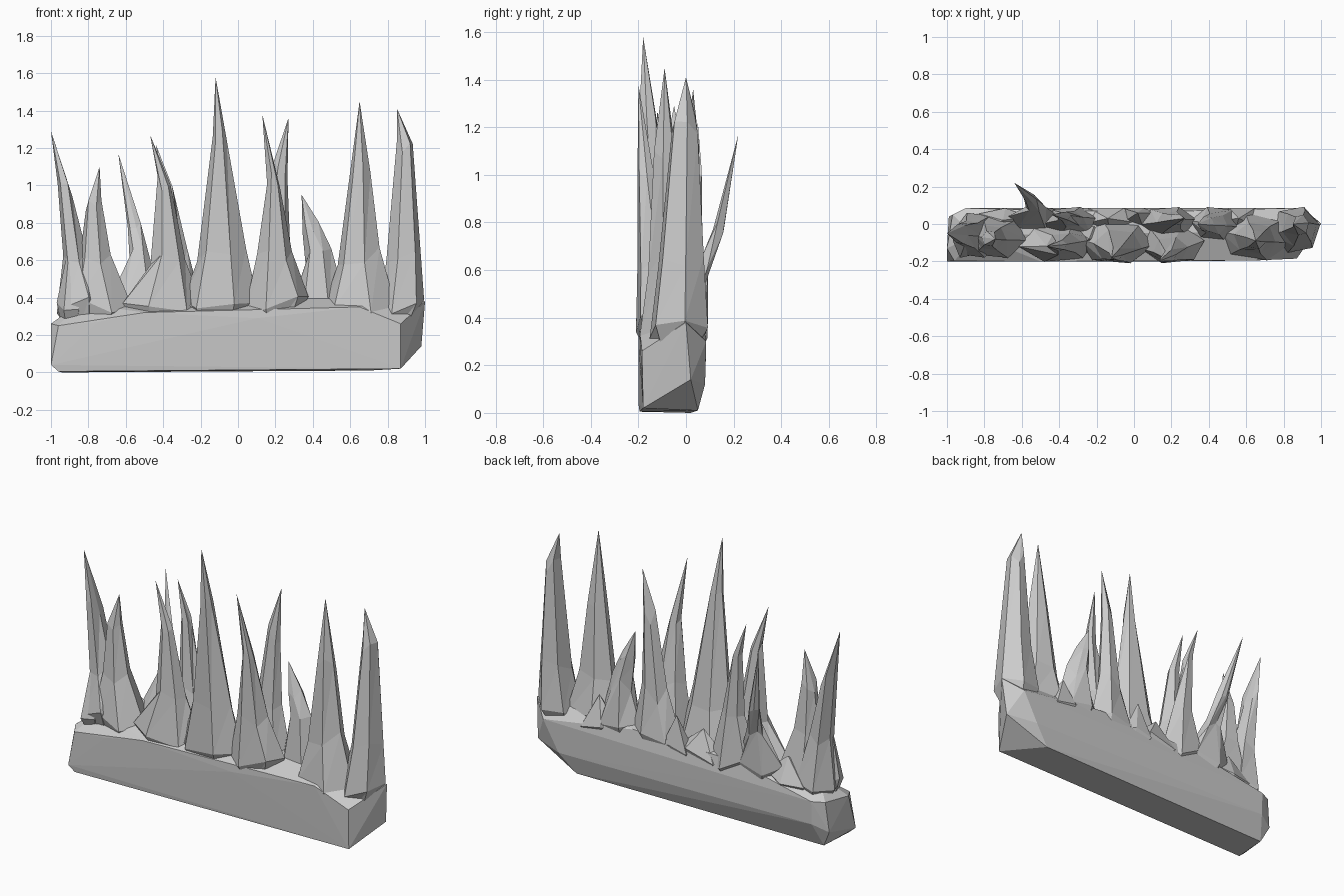
import bpy, bmesh, math, random
from mathutils import Vector

if "Cube" in bpy.data.objects:
    bpy.data.objects.remove(bpy.data.objects["Cube"])

random.seed(4)


def make_object(name, bm):
    bmesh.ops.recalc_face_normals(bm, faces=bm.faces)
    mesh = bpy.data.meshes.new(name)
    bm.to_mesh(mesh)
    bm.free()
    obj = bpy.data.objects.new(name, mesh)
    bpy.context.collection.objects.link(obj)
    return obj


def hull(name, points):
    bm = bmesh.new()
    for p in points:
        bm.verts.new(p)
    res = bmesh.ops.convex_hull(bm, input=bm.verts)
    junk = [g for g in set(res["geom_interior"] + res["geom_unused"])
            if isinstance(g, bmesh.types.BMVert)]
    bmesh.ops.delete(bm, geom=junk, context='VERTS')
    return make_object(name, bm)


def spike(name, tip, neck, shoulder, base, ydepth):
    """Faceted spike: base, shoulder and neck rings closing to a point."""
    bm = bmesh.new()
    yb, wb = sum(ydepth) / 2, (ydepth[1] - ydepth[0]) / 2
    xw = base[1] - base[0]
    levels = [(0.2, base), (0.36, base), (0.62, shoulder), (neck[2], neck[:2])]
    sides, rings = 6, []
    turn = random.uniform(-0.25, 0.25)
    for i, (z, (x0, x1)) in enumerate(levels):
        t = max(0, (z - 0.3) / (tip[2] - 0.3)) if i > 1 else 0
        yc = yb + (tip[1] - yb) * t
        ry = wb * min(1, ((x1 - x0) / xw) ** 0.7)
        rx = (x1 - x0) / 2
        xc = (x0 + x1) / 2
        # the lowest ring is sunk inside the slab
        if i == 0:
            rx, ry, yc, xc = rx * 0.5, ry * 0.4, yc * 0.7 - 0.02, xc * 0.97
        ring = []
        for k in range(sides):
            a = turn + math.tau * k / sides
            jz = random.uniform(-0.05, 0.05) if i > 0 else 0
            x = xc + rx * math.cos(a)
            y = yc + ry * 1.08 * math.sin(a)
            if i < 3:
                x = max(-0.99, min(0.995, x))
                y = max(-0.21, min(0.092, y))
            ring.append(bm.verts.new((x, y, z + jz)))
        rings.append(ring)
    for a, b in zip(rings, rings[1:]):
        for k in range(sides):
            n = (k + 1) % sides
            bm.faces.new((a[k], a[n], b[n]))
            bm.faces.new((a[k], b[n], b[k]))
    top = bm.verts.new(tip)
    for k in range(sides):
        bm.faces.new((rings[-1][k], rings[-1][(k + 1) % sides], top))
    bm.faces.new(list(reversed(rings[0])))
    return make_object(name, bm)


# Slab with bevelled ends and a gently crowned top
slab_points = [
    (-0.96, -0.195, 0.005), (0.87, -0.18, 0.02), (-0.94, 0.02, 0), (0.7, 0.05, 0.01),
    (-1, -0.2, 0.04), (-1, -0.13, 0.26), (-0.96, -0.198, 0.25), (-0.99, 0.04, 0.10),
    (-0.97, 0.05, 0.28), (-0.9, 0.08, 0.14), (-0.9, 0.085, 0.28), (0.9, 0.085, 0.3),
    (0.8, 0.08, 0.12), (0.98, 0.02, 0.14), (1, 0, 0.38), (0.87, -0.185, 0.26),
    (0.65, -0.195, 0.35), (0.1, -0.2, 0.29), (-0.5, -0.2, 0.32), (-0.75, -0.2, 0.27),
    (-0.85, -0.06, 0.37), (0.8, -0.04, 0.42), (0.3, 0.07, 0.39), (-0.4, 0.07, 0.38)]
slab = hull("rock_slab", slab_points)

# Spikes: tip, neck (x0, x1, z), shoulder (x0, x1), base (x0, x1), depth (y0, y1)
front_row = [
    ((-1, -0.05, 1.29), (-0.965, -0.885, 0.98), (-0.935, -0.81), (-0.97, -0.72), (-0.18, 0.06)),
    ((-0.74, -0.08, 1.1), (-0.815, -0.73, 0.88), (-0.85, -0.68), (-0.92, -0.56), (-0.18, 0.04)),
    ((-0.47, -0.12, 1.27), (-0.43, -0.36, 1.0), (-0.47, -0.28), (-0.62, -0.2), (-0.2, 0)),
    ((-0.12, -0.18, 1.58), (-0.135, -0.06, 1.27), (-0.22, 0.045), (-0.3, 0.11), (-0.21, 0.02)),
    ((0.13, -0.2, 1.38), (0.155, 0.225, 1.02), (0.1, 0.29), (0.03, 0.38), (-0.21, -0.01)),
    ((0.65, -0.09, 1.45), (0.595, 0.71, 1.05), (0.53, 0.76), (0.45, 0.86), (-0.19, 0.05)),
]
back_row = [
    ((-0.64, 0.22, 1.17), (-0.59, -0.52, 0.8), (-0.58, -0.47), (-0.68, -0.36), (-0.04, 0.09)),
    ((-0.44, 0.05, 1.22), (-0.405, -0.34, 0.98), (-0.41, -0.27), (-0.5, -0.18), (-0.06, 0.09)),
    ((0.27, 0.03, 1.36), (0.19, 0.265, 1.08), (0.12, 0.28), (0.03, 0.34), (-0.07, 0.09)),
    ((0.34, 0, 0.95), (0.345, 0.43, 0.77), (0.36, 0.5), (0.3, 0.58), (-0.09, 0.09)),
    ((0.85, 0, 1.41), (0.85, 0.935, 1.22), (0.79, 0.98), (0.73, 1.0), (-0.15, 0.09)),
]
parts = []
for label, row in (("front", front_row), ("back", back_row)):
    for i, data in enumerate(row):
        parts.append(spike(f"{label}_spike_{i + 1}", *data))

# Low crags filling the gaps
crags = [(0.02, 0.06, 0.55, 0.1), (-0.14, 0.03, 0.5, 0.16), (0.56, 0.03, 0.52, 0.12),
         (-0.9, -0.1, 0.7, 0.07), (-0.7, 0.02, 0.48, 0.14), (-0.24, -0.08, 0.54, 0.1)]
for i, (x, y, z, r) in enumerate(crags):
    pts = [(x, y, z)]
    for k in range(5):
        a = math.tau * k / 5 + i
        py = max(-0.19, min(0.085, y + 0.09 * math.sin(a)))
        pts += [(x + 0.6 * r * math.cos(a), py * 0.6 - 0.02, 0.24),
                (x + r * math.cos(a), py, 0.35 + random.uniform(-0.03, 0.03))]
    parts.append(hull(f"crag_{i + 1}", pts))

# Fuse everything into a single rock
for p in parts:
    mod = slab.modifiers.new("fuse", 'BOOLEAN')
    mod.operation, mod.solver, mod.object = 'UNION', 'EXACT', p
graph = bpy.context.evaluated_depsgraph_get()
graph.update()
fused = bpy.data.meshes.new_from_object(slab.evaluated_get(graph))
slab.modifiers.clear()
slab.data = fused
slab.name = "spiked_rock"
for p in parts:
    bpy.data.objects.remove(p)
